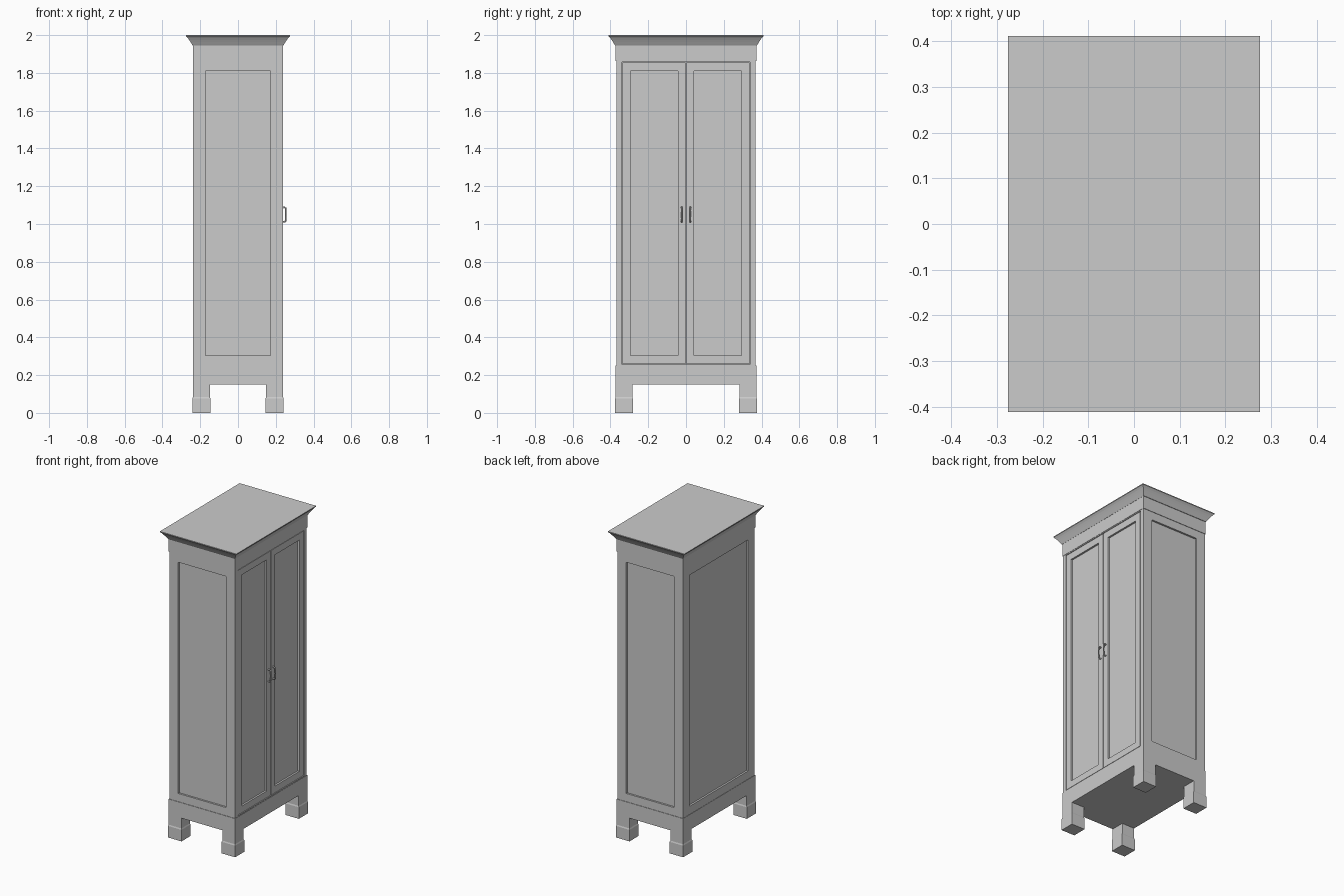
import bpy, bmesh
from mathutils import Vector

if "Cube" in bpy.data.objects:
    bpy.data.objects.remove(bpy.data.objects["Cube"])


def add_object(name, bm):
    bmesh.ops.recalc_face_normals(bm, faces=bm.faces)
    mesh = bpy.data.meshes.new(name)
    bm.to_mesh(mesh)
    bm.free()
    obj = bpy.data.objects.new(name, mesh)
    bpy.context.collection.objects.link(obj)
    return obj


def loft(name, rings):
    """Stack rectangles (x0, x1, y0, y1, z) into one closed solid."""
    bm = bmesh.new()
    loops = [[bm.verts.new(p) for p in ((a, c, z), (b, c, z), (b, d, z), (a, d, z))]
             for a, b, c, d, z in rings]
    for lo, hi in zip(loops, loops[1:]):
        for i in range(4):
            j = (i + 1) % 4
            bm.faces.new((lo[i], lo[j], hi[j], hi[i]))
    bm.faces.new(loops[0][::-1])
    bm.faces.new(loops[-1])
    return add_object(name, bm)


def recessed_box(name, lo, hi, recesses):
    """Box with rectangular recesses: (normal, half width, z0, z1, depth)."""
    bm = bmesh.new()
    bmesh.ops.create_cube(bm, size=1)
    lo, hi = Vector(lo), Vector(hi)
    mid = (lo + hi) / 2
    for v in bm.verts:
        v.co = mid + v.co * (hi - lo)
    bm.normal_update()
    for normal, half, z0, z1, depth in recesses:
        face = max(bm.faces, key=lambda f: (f.normal.dot(Vector(normal)), f.calc_area()))
        bmesh.ops.inset_individual(bm, faces=[face], thickness=0.01)
        u = 1 if normal[0] else 0
        for v in face.verts:
            v.co[u] = mid[u] + (half if v.co[u] > mid[u] else -half)
            v.co.z = z1 if v.co.z > mid.z else z0
        bmesh.ops.inset_individual(bm, faces=[face], thickness=0, depth=-depth)
        bm.normal_update()
    return add_object(name, bm)


def centred(x, y, z):
    return (-x, x, -y, y, z)


# Feet with a slightly thicker lower block, mirrored to four corners
foot = loft("feet", [(0.145, 0.242, 0.281, 0.375, 0.0),
                     (0.145, 0.242, 0.281, 0.375, 0.075),
                     (0.148, 0.239, 0.284, 0.372, 0.083),
                     (0.148, 0.239, 0.284, 0.372, 0.15)])
mirror = foot.modifiers.new("Mirror", 'MIRROR')
mirror.use_axis = (True, True, False)

# Base skirt
loft("base_skirt", [centred(0.239, 0.372, 0.15), centred(0.239, 0.372, 0.25)])

# Carcass: three recessed panels and the door opening
recessed_box("carcass", (-0.237, -0.369, 0.25), (0.237, 0.369, 1.863), [
    ((0, -1, 0), 0.173, 0.303, 1.81, 0.012),
    ((0, 1, 0), 0.173, 0.303, 1.81, 0.012),
    ((-1, 0, 0), 0.30, 0.303, 1.81, 0.012),
    ((1, 0, 0), 0.34, 0.257, 1.857, 0.025)])

# Doors and handles
for side, sign in (("left", -1), ("right", 1)):
    y0, y1 = sorted((sign * 0.002, sign * 0.336))
    recessed_box(side + "_door", (0.205, y0, 0.26), (0.236, y1, 1.854),
                 [((1, 0, 0), 0.126, 0.303, 1.81, 0.012)])

    curve = bpy.data.curves.new(side + "_handle", 'CURVE')
    curve.dimensions = '3D'
    curve.bevel_depth = 0.004
    curve.bevel_resolution = 2
    curve.use_fill_caps = True
    path = [(0.232, 1.012, 1.5), (0.247, 1.012, 1.1), (0.252, 1.016, 1.1),
            (0.253, 1.03, 1.0), (0.253, 1.05, 0.8), (0.253, 1.07, 1.0),
            (0.252, 1.084, 1.1), (0.247, 1.088, 1.1), (0.232, 1.088, 1.5)]
    spline = curve.splines.new('POLY')
    spline.points.add(len(path) - 1)
    for point, (x, z, radius) in zip(spline.points, path):
        point.co = (x, sign * 0.023, z, 1)
        point.radius = radius
    spline.use_smooth = True
    bpy.context.collection.objects.link(bpy.data.objects.new(side + "_handle", curve))

# Frieze under the crown
loft("frieze", [centred(0.239, 0.372, 1.863), centred(0.239, 0.372, 1.945)])

# Crown moulding with a coved profile (projection, height)
profile = [(0.001, 1.945), (0.006, 1.953), (0.012, 1.963), (0.019, 1.974),
           (0.026, 1.984), (0.034, 1.993), (0.037, 1.995), (0.037, 2.0)]
loft("crown_moulding", [centred(0.239 + p, 0.3745 + p, z) for p, z in profile])
